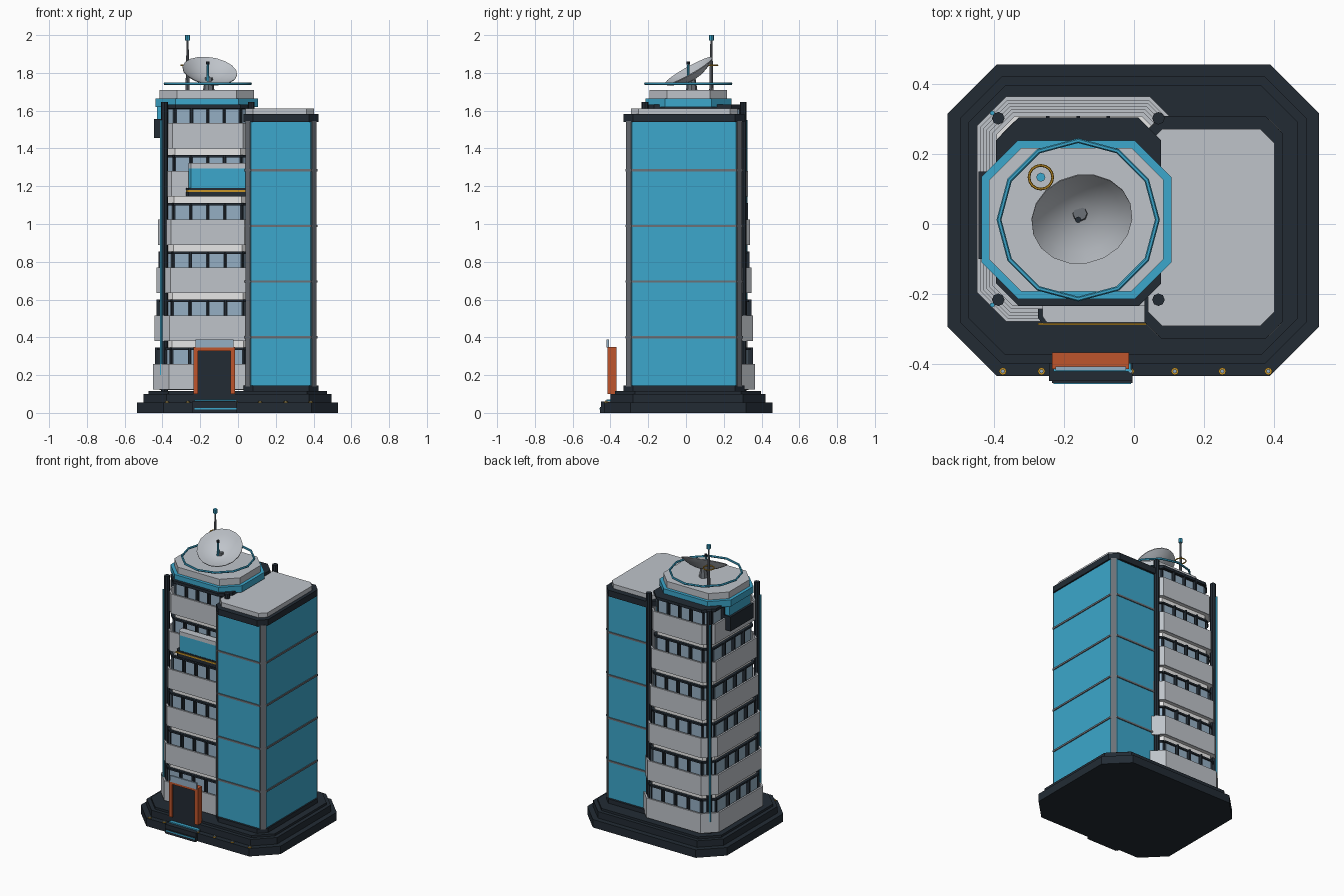
import bpy, bmesh, math
from mathutils import Vector, Matrix

if "Cube" in bpy.data.objects:
    bpy.data.objects.remove(bpy.data.objects["Cube"])


def mat(name, r, g, b):
    m = bpy.data.materials.new(name)
    m.diffuse_color = (r, g, b, 1)
    m.use_nodes = True
    m.node_tree.nodes["Principled BSDF"].inputs["Base Color"].default_value = m.diffuse_color
    return m


DARK = mat("dark navy", .016, .024, .034)
LIGHT = mat("light grey", .52, .55, .59)
WHITE = mat("white", .93, .93, .93)
BLUE = mat("cyan blue", .045, .386, .604)
ORANGE = mat("orange", .52, .09, .025)
GOLD = mat("gold", .58, .30, .02)
PANE = mat("pale window blue", .30, .43, .55)
GREY = mat("mid grey", .15, .165, .185)


def finish(name, bm, m):
    bmesh.ops.recalc_face_normals(bm, faces=bm.faces)
    me = bpy.data.meshes.new(name)
    bm.to_mesh(me)
    bm.free()
    me.materials.append(m)
    ob = bpy.data.objects.new(name, me)
    bpy.context.collection.objects.link(ob)
    return ob


def oct_pts(x0, x1, y0, y1, c, d=0):
    """Chamfered rectangle, inset by d, counter-clockwise from the front edge."""
    x0, x1, y0, y1 = x0 + d, x1 - d, y0 + d, y1 - d
    c = c - d * .586
    return [(x0 + c, y0), (x1 - c, y0), (x1, y0 + c), (x1, y1 - c),
            (x1 - c, y1), (x0 + c, y1), (x0, y1 - c), (x0, y0 + c)]


def prism(name, pts, z0, z1, m):
    bm = bmesh.new()
    lo = [bm.verts.new((x, y, z0)) for x, y in pts]
    hi = [bm.verts.new((x, y, z1)) for x, y in pts]
    bm.faces.new(lo[::-1])
    bm.faces.new(hi)
    for i in range(len(pts)):
        j = (i + 1) % len(pts)
        bm.faces.new((lo[i], lo[j], hi[j], hi[i]))
    return finish(name, bm, m)


def ring(name, outer, inner, z0, z1, m):
    bm = bmesh.new()
    loops = [[bm.verts.new((x, y, z)) for x, y in p]
             for p, z in ((outer, z0), (outer, z1), (inner, z1), (inner, z0))]
    n = len(outer)
    for k in range(4):
        a, b = loops[k], loops[(k + 1) % 4]
        for i in range(n):
            j = (i + 1) % n
            bm.faces.new((a[i], a[j], b[j], b[i]))
    return finish(name, bm, m)


def box(name, x0, x1, y0, y1, z0, z1, m):
    return prism(name, [(x0, y0), (x1, y0), (x1, y1), (x0, y1)], z0, z1, m)


def rod(name, x, y, z0, z1, r0, r1, m, n=8):
    bm = bmesh.new()
    bmesh.ops.create_cone(bm, cap_ends=True, segments=n, radius1=r0, radius2=r1, depth=z1 - z0,
                          matrix=Matrix.Translation((x, y, (z0 + z1) / 2)))
    return finish(name, bm, m)


def torus(name, x, y, z, R, r, n, m):
    bpy.ops.mesh.primitive_torus_add(location=(x, y, z), major_radius=R, minor_radius=r,
                                     major_segments=n, minor_segments=6)
    ob = bpy.context.object
    ob.name = name
    ob.data.materials.append(m)


def edge_plate(name, p, q, t0, t1, out0, out1, z0, z1, m):
    """Box along the wall edge p-q between distances t0 and t1."""
    p, q = Vector(p), Vector(q)
    d = (q - p).normalized()
    o = Vector((d.y, -d.x))
    pts = [p + d * t0 + o * out1, p + d * t1 + o * out1, p + d * t1 + o * out0, p + d * t0 + o * out0]
    prism(name, [tuple(v) for v in pts], z0, z1, m)


# stepped base
BASE = (-.534, .53, -.435, .457, .14)
prism("base_lower", oct_pts(*BASE), 0, .055, DARK)
prism("base_middle", oct_pts(*BASE, .035), .055, .1, DARK)
prism("base_top", oct_pts(*BASE, .06), .1, .115, DARK)

# tower floors, each slightly smaller than the one below
TOWER = (-.45, .13, -.28, .365, .084)
for i in range(6):
    d, z = i * .009, .125 + i * .255
    outer = oct_pts(*TOWER, d)
    wall = oct_pts(*TOWER, d + .034)
    ring("parapet", outer, oct_pts(*TOWER, d + .012), z, z + .135, LIGHT)
    prism("balcony_floor", oct_pts(*TOWER, d + .006), z + .003, z + .012, WHITE)
    prism("window_wall", wall, z - .005, z + .22, DARK)
    if i < 5:
        prism("floor_slab", oct_pts(*TOWER, d + .04), z + .22, z + .26, WHITE)
    for k in range(8):
        p, q = wall[k], wall[(k + 1) % 8]
        L = math.dist(p, q)
        n = 1 if k % 2 else 4
        for j in range(n):
            edge_plate("window_pane", p, q, L * j / n + .01, L * (j + 1) / n - .01, -.002, .004,
                       z + .03, z + .207, PANE)
            if j:
                edge_plate("mullion", p, q, L * j / n - .005, L * j / n + .005, -.002, .024,
                           z + .02, z + .22, DARK)
        edge_plate("lintel", p, q, 0, L, -.002, .012, z + .208, z + .22, DARK)

# corner posts with light strips on the left pair
for x, sx in ((-.389, -1), (.07, 1)):
    for y, sy in ((.303, 1), (-.217, -1)):
        rod("corner_post", x, y, .115, 1.645, .018, .018, DARK)
        if sx < 0:
            rod("post_light_strip", x - .017, y + sy * .015, .2, 1.55, .007, .007, BLUE, 6)

# tower roof
prism("roof_plate", oct_pts(-.395, .078, -.235, .305, .065), 1.612, 1.632, DARK)
CROWN = (-.437, .107, -.215, .24, .105)
prism("crown", oct_pts(*CROWN), 1.62, 1.665, BLUE)
prism("crown_cap", oct_pts(*CROWN, .022), 1.665, 1.71, LIGHT)
box("crown_side_panel", -.43, -.37, -.09, .14, 1.55, 1.64, BLUE)
box("side_unit", -.445, -.37, -.1, .15, 1.455, 1.555, DARK)
torus("roof_rail", -.16, .012, 1.742, .227, .007, 12, BLUE)

# satellite dish: thin spherical bowl, tilted to the front
R, DEPTH, N = .146, .05, 18
bm = bmesh.new()
rows = []
profile = [(t / 5, 0) for t in range(1, 6)] + [(t / 5, -.005) for t in range(5, 0, -1)]
for f, off in profile:
    rows.append([bm.verts.new((R * f * math.cos(2 * math.pi * a / N), R * f * math.sin(2 * math.pi * a / N),
                               DEPTH * (f * f - 1) + off)) for a in range(N)])
for a, b in zip(rows, rows[1:]):
    for i in range(N):
        j = (i + 1) % N
        bm.faces.new((a[i], a[j], b[j], b[i]))
bm.faces.new(rows[0])
bm.faces.new(rows[-1])
dish = finish("dish", bm, LIGHT)
dish.location = (-.149, .013, 1.812)
dish.rotation_euler = (math.radians(29), math.radians(9), 0)
bpy.context.view_layer.objects.active = dish
dish.select_set(True)
bpy.ops.object.shade_smooth_by_angle()
dish.select_set(False)
rod("dish_pedestal", -.155, .03, 1.71, 1.775, .03, .02, GREY)
rod("dish_feed", -.16, .012, 1.755, 1.85, .009, .005, BLUE)
rod("feed_tip", -.16, .012, 1.845, 1.86, .009, .009, DARK)

# antenna
rod("antenna_mast", -.267, .134, 1.71, 1.98, .011, .005, GREY)
rod("antenna_beacon", -.267, .134, 1.972, 2.0, .013, .013, BLUE)
torus("antenna_ring", -.267, .134, 1.84, .034, .004, 16, GOLD)

# glass block
GLASS = (.04, .415, -.315, .295, .03)
prism("glass_body", oct_pts(*GLASS), .115, 1.55, BLUE)
g = oct_pts(*GLASS)
for k in (1, 3, 5, 7):
    L = math.dist(g[k], g[(k + 1) % 8])
    edge_plate("glass_corner_post", g[k], g[(k + 1) % 8], .004, L - .004, -.003, .006, .14, 1.545, GREY)
for z in (.40, .695, .99, 1.285):
    prism("glass_rail", oct_pts(*GLASS, -.006), z - .006, z + .006, GREY)
prism("glass_foot", oct_pts(.03, .425, -.33, .31, .05), .11, .145, DARK)
prism("glass_rim", oct_pts(.03, .425, -.33, .31, .05), 1.54, 1.582, DARK)
prism("glass_roof", oct_pts(.04, .402, -.292, .272, .04), 1.582, 1.612, LIGHT)

# entrance gate and steps
for x in (-.235, -.039):
    box("gate_side", x, x + .024, -.415, -.368, .1, .345, ORANGE)
box("gate_top", -.235, -.015, -.415, -.368, .328, .35, ORANGE)
box("gate_door", -.212, -.038, -.404, -.375, .1, .33, DARK)
box("gate_sign_panel", -.225, -.023, -.42, -.408, .345, .388, PANE)
box("gate_step", -.243, -.005, -.45, -.39, 0, .06, DARK)
box("gate_lower_step", -.235, -.005, -.456, -.42, 0, .03, DARK)
box("step_light_upper", -.23, -.008, -.422, -.398, .062, .07, BLUE)
box("step_light_lower", -.23, -.008, -.459, -.452, .018, .026, BLUE)

# edge lamps
for x in (-.376, -.265, -.01, .117, .253, .385):
    rod("lamp_rim", x, -.422, .05, .06, .011, .011, GOLD)
    rod("lamp_bulb", x, -.422, .06, .066, .006, .006, PANE)

# front balcony on the fifth floor
balc = [(-.262, -.23), (-.262, -.265), (-.25, -.282), (.04, -.282), (.04, -.23)]
prism("balcony_slab", [(-.275, -.22), (-.275, -.27), (-.262, -.285), (.04, -.285), (.04, -.22)],
      1.145, 1.19, DARK)
prism("balcony_glass", balc, 1.19, 1.295, BLUE)
prism("balcony_cap", balc, 1.295, 1.322, LIGHT)
box("balcony_gold_strip", -.275, .04, -.289, -.283, 1.17, 1.18, GOLD)
